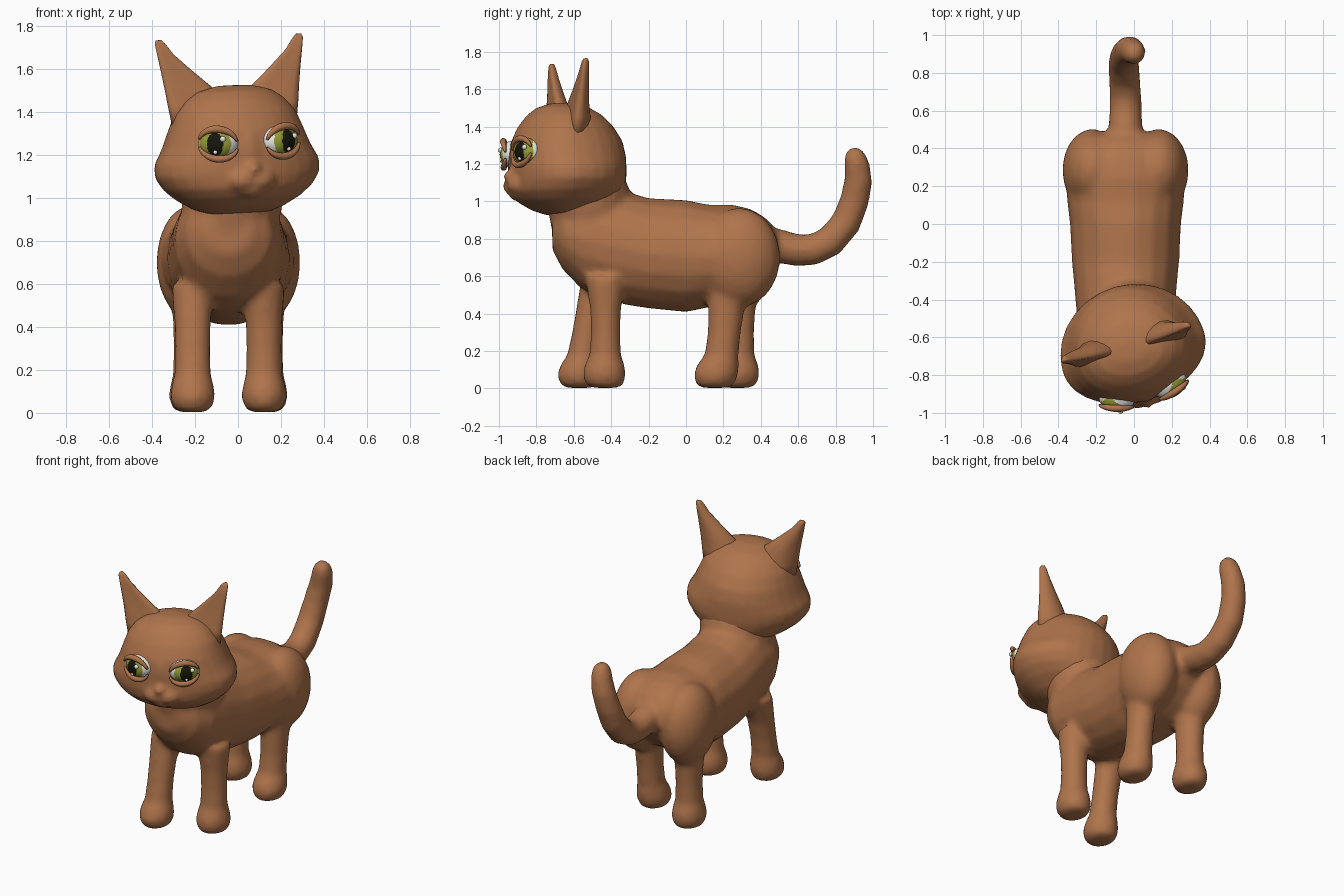
import bpy, bmesh, math
from mathutils import Vector, Matrix

if "Cube" in bpy.data.objects:
    bpy.data.objects.remove(bpy.data.objects["Cube"])

MX = -0.045  # body centre line


def material(name, rgb):
    m = bpy.data.materials.new(name)
    m.diffuse_color = (*rgb, 1)
    m.use_nodes = True
    m.node_tree.nodes["Principled BSDF"].inputs["Base Color"].default_value = m.diffuse_color
    return m


FUR = material("brown fur", (0.43, 0.175, 0.072))
WHITE = material("eye white", (0.85, 0.85, 0.82))
GREEN = material("green iris", (0.30, 0.33, 0.035))
BLACK = material("black pupil", (0.008, 0.008, 0.004))


def ring(c, u, v, n=18):
    """Ellipse of n points about c with half axes u and v."""
    c, u, v = Vector(c), Vector(u), Vector(v)
    return [c + u * math.cos(2 * math.pi * i / n) + v * math.sin(2 * math.pi * i / n)
            for i in range(n)]


def loft(bm, rings):
    rows = [[bm.verts.new(p) for p in r] for r in rings]
    n = len(rows[0])
    for a, b in zip(rows, rows[1:]):
        for i in range(n):
            j = (i + 1) % n
            bm.faces.new((a[i], a[j], b[j], b[i]))
    bm.faces.new(rows[0][::-1])
    bm.faces.new(rows[-1])


def tube(bm, pts, radii, ref, n=14):
    pts, ref = [Vector(p) for p in pts], Vector(ref)
    rings = []
    for i, (p, r) in enumerate(zip(pts, radii)):
        t = pts[min(i + 1, len(pts) - 1)] - pts[max(i - 1, 0)]
        rings.append(ring(p, ref * r, t.cross(ref).normalized() * r, n))
    loft(bm, rings)


def ball(bm, c, r, seg=20):
    bmesh.ops.create_uvsphere(bm, u_segments=seg, v_segments=seg * 2 // 3, radius=1,
                              matrix=Matrix.Translation(c) @ Matrix.Diagonal((*r, 1)))


def finish(bm, name, mats, mat=None, voxel=0):
    """Turn the bmesh into an object; voxel fuses overlapping volumes."""
    bmesh.ops.recalc_face_normals(bm, faces=bm.faces)
    for f in bm.faces:
        f.smooth = True
    me = bpy.data.meshes.new(name)
    bm.to_mesh(me)
    bm.free()
    for m in mats:
        me.materials.append(m)
    ob = bpy.data.objects.new(name, me)
    bpy.context.collection.objects.link(ob)
    if mat:
        ob.matrix_world = mat
    if voxel:
        rm = ob.modifiers.new("fuse", 'REMESH')
        rm.mode, rm.voxel_size, rm.use_smooth_shade = 'VOXEL', voxel, True
        sm = ob.modifiers.new("soften", 'SMOOTH')
        sm.factor, sm.iterations = 0.5, 5
    return ob


# ---- body: torso, haunches, neck, legs and tail fused together
bm = bmesh.new()
torso = [  # y, bottom, top, half width
    (-0.715, 0.74, 0.94, 0.11), (-0.66, 0.635, 1.02, 0.20), (-0.56, 0.53, 1.07, 0.25),
    (-0.42, 0.465, 1.08, 0.265), (-0.30, 0.44, 1.05, 0.275), (-0.20, 0.425, 1.02, 0.285),
    (0.0, 0.405, 1.01, 0.295), (0.12, 0.43, 0.985, 0.31), (0.25, 0.46, 0.985, 0.32),
    (0.35, 0.52, 0.96, 0.30), (0.43, 0.60, 0.91, 0.25), (0.48, 0.68, 0.85, 0.15)]
loft(bm, [ring((MX, y, (b + t) / 2), (w, 0, 0), (0, 0, (t - b) / 2)) for y, b, t, w in torso])

neck = [(0.85, -0.50, 0.23, 0.22), (0.95, -0.515, 0.235, 0.225),
        (1.05, -0.53, 0.235, 0.235), (1.15, -0.545, 0.22, 0.21)]
loft(bm, [ring((MX * (1.15 - z) / 0.3, y, z), (rx, 0, 0), (0, ry, 0)) for z, y, rx, ry in neck])

for s in (-1, 1):
    ball(bm, (MX + s * 0.175, 0.285, 0.70), (0.16, 0.22, 0.265))

# leg sections: z, x radius, y radius
LEG = [(0.003, 0.06, 0.075), (0.025, 0.092, 0.105), (0.075, 0.107, 0.118), (0.125, 0.10, 0.108),
       (0.18, 0.086, 0.086), (0.30, 0.083, 0.080), (0.42, 0.086, 0.084), (0.60, 0.10, 0.11)]


def leg(x, ys, grow):
    loft(bm, [ring((x, y, z), (rx, 0, 0), (0, ry * (1 + grow * z), 0), 14)
              for (z, rx, ry), y in zip(LEG, ys)])


leg(MX + 0.166, (-0.43, -0.435, -0.437, -0.435, -0.432, -0.43, -0.43, -0.43), 0)
leg(MX - 0.166, (-0.57, -0.572, -0.573, -0.565, -0.55, -0.53, -0.505, -0.45), 0)
leg(MX + 0.172, (0.155, 0.155, 0.16, 0.17, 0.19, 0.205, 0.215, 0.25), 0.4)
leg(MX - 0.172, (0.275, 0.275, 0.275, 0.275, 0.275, 0.275, 0.275, 0.28), 0.4)

tail = [(0.36, 0.78), (0.50, 0.76), (0.60, 0.738), (0.68, 0.742), (0.77, 0.785), (0.855, 0.885),
        (0.90, 1.0), (0.922, 1.11), (0.913, 1.20), (0.90, 1.25), (0.89, 1.285)]
tail_x = [MX, MX, MX, MX, -0.05, -0.055, -0.045, -0.025, -0.005, 0.0, 0.0]
tube(bm, [(x, y, z) for x, (y, z) in zip(tail_x, tail)],
     (0.10, 0.092, 0.086, 0.085, 0.084, 0.082, 0.079, 0.076, 0.068, 0.058, 0.03), (1, 0, 0))
finish(bm, "body", [FUR], voxel=0.02)

# ---- head, turned to one side and slightly tilted; built around a local origin
HZ = 1.1
HEAD = (Matrix.Translation((0, -0.68, HZ)) @ Matrix.Rotation(math.radians(15.5), 4, 'Z')
        @ Matrix.Rotation(math.radians(-2.6), 4, 'Y'))
bm = bmesh.new()
skull = [  # z, half width, front, back
    (0.93, 0.14, 0.06, 0.24), (0.955, 0.21, 0.14, 0.30), (1.0, 0.29, 0.215, 0.335),
    (1.05, 0.35, 0.255, 0.35), (1.11, 0.39, 0.262, 0.36), (1.17, 0.39, 0.262, 0.362),
    (1.24, 0.35, 0.262, 0.362), (1.32, 0.318, 0.25, 0.345), (1.40, 0.285, 0.212, 0.295),
    (1.46, 0.235, 0.165, 0.235), (1.50, 0.175, 0.115, 0.165), (1.525, 0.08, 0.04, 0.07)]
rows = []
for z, w, f, b in skull:
    r = ring((0, 0, z - HZ), (w, 0, 0), (0, 1, 0), 28)
    for p in r:
        p.y *= b if p.y > 0 else f
    rows.append(r)
loft(bm, rows)
for s in (-1, 1):
    ball(bm, (s * 0.04, -0.235, 1.085 - HZ), (0.075, 0.06, 0.055))   # muzzle
ball(bm, (0, -0.22, 1.04 - HZ), (0.075, 0.055, 0.04))                # chin
ball(bm, (0, -0.27, 1.135 - HZ), (0.04, 0.035, 0.03))                # nose
ball(bm, (0, -0.235, 1.22 - HZ), (0.05, 0.035, 0.11))                # nose bridge
finish(bm, "head", [FUR], HEAD, voxel=0.016)

for s, side in ((-1, "right"), (1, "left")):
    # ear: thin dished cone, z / inner edge / outer edge / half thickness
    bm = bmesh.new()
    rows = []
    for z, a, b, h in ((1.34, 0.04, 0.30, 0.07), (1.44, 0.055, 0.315, 0.06),
                       (1.52, 0.095, 0.325, 0.045), (1.60, 0.185, 0.337, 0.034),
                       (1.68, 0.27, 0.35, 0.025), (1.735, 0.31, 0.358, 0.017),
                       (1.75, 0.325, 0.352, 0.01)):
        r = ring((s * (a + b) / 2, 0.065, z - HZ), (s * (b - a) / 2, 0, 0), (0, h, 0), 16)
        for p in r:
            k = (p.x - s * (a + b) / 2) / ((b - a) / 2)
            p.y -= 0.6 * h * k * k
        rows.append(r)
    loft(bm, rows)
    finish(bm, side + "_ear", [FUR], HEAD)

    EYE = (HEAD @ Matrix.Translation((s * 0.144, -0.207, 1.258 - HZ))
           @ Matrix.Rotation(math.radians(s * 18), 4, 'Z'))
    R = Vector((0.095, 0.076, 0.074))
    # eyeball: iris and pupil picked by distance from a point shifted outward
    bm = bmesh.new()
    bmesh.ops.create_uvsphere(bm, u_segments=56, v_segments=44, radius=1,
                              matrix=Matrix.Rotation(math.pi / 2, 4, 'X'))
    for f in bm.faces:
        c = f.calc_center_median()
        x = c.x - s * 0.15
        if c.y < 0 and math.hypot(x / 0.78, c.z / 0.97) < 1:
            f.material_index = 2 if math.hypot(x / 0.40, c.z / 0.74) < 1 else 1
    bmesh.ops.scale(bm, vec=R, verts=bm.verts)
    finish(bm, side + "_eye", [WHITE, GREEN, BLACK], EYE)

    # glints
    bm = bmesh.new()
    for u, w, r in ((0.40, 0.30, 0.014), (0.0, -0.50, 0.010)):
        u += s * 0.15
        d = math.sqrt(1 - u * u - w * w)
        ball(bm, (u * R.x, -d * R.y, w * R.z), (r, r, r), 12)
    finish(bm, side + "_eye_glints", [WHITE], EYE)

    # eyelids: the upper one dips toward the nose
    bm = bmesh.new()
    for lo, hi, thick in ((15, 165, 0.018), (195, 345, 0.017)):
        pts, rad = [], []
        for i in range(13):
            a = math.radians(lo + (hi - lo) * i / 12)
            x, z = math.cos(a), math.sin(a)
            pts.append((x * 0.092, -0.038 - 0.018 * abs(z), z * 0.07 + s * x * 0.008))
            rad.append(thick * (0.35 + 0.65 * math.sin(math.pi * i / 12)))
        tube(bm, pts, rad, (0, 1, 0), 10)
    finish(bm, side + "_eyelids", [FUR], EYE)
